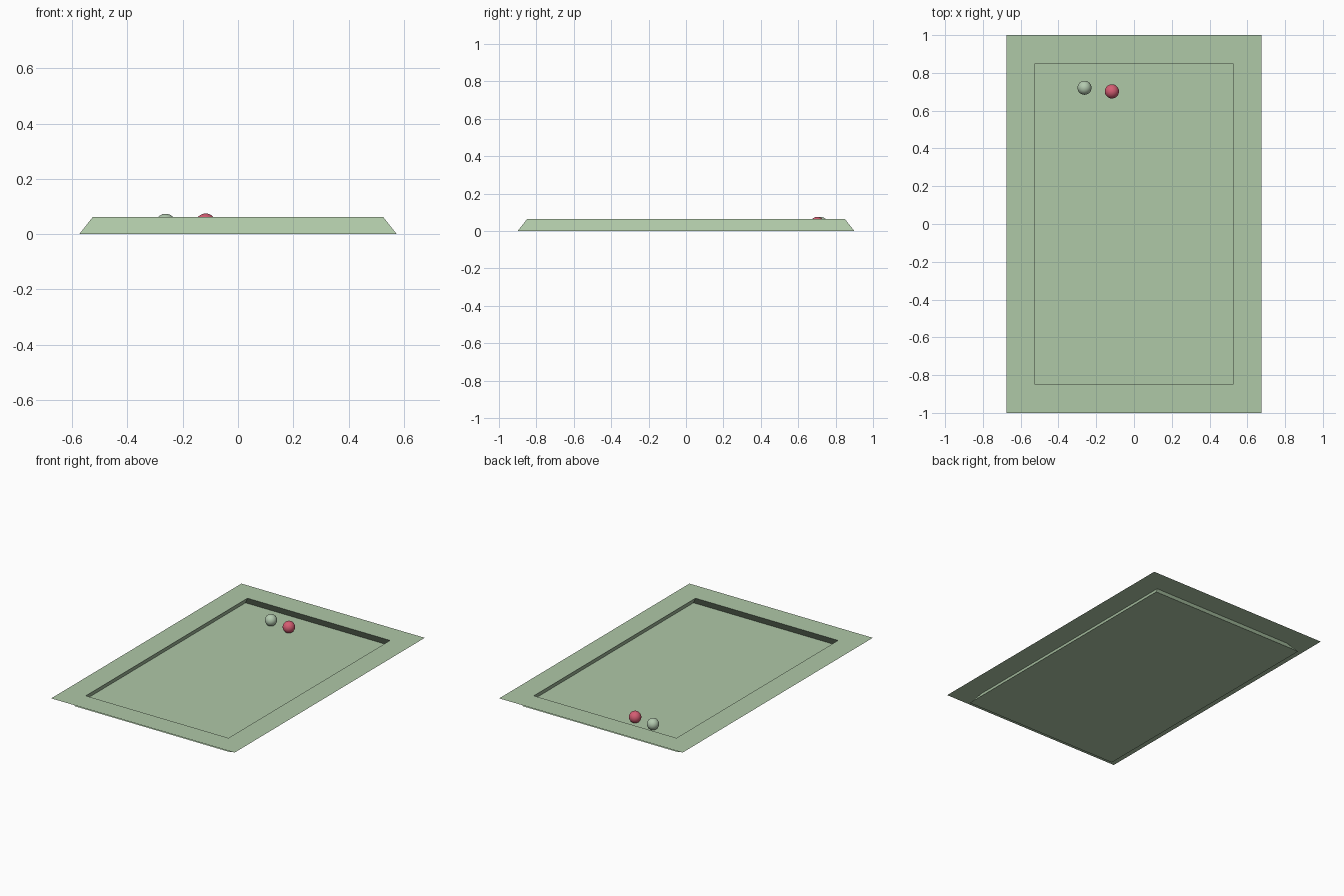
import bpy, bmesh

if "Cube" in bpy.data.objects:
    bpy.data.objects.remove(bpy.data.objects["Cube"])


def material(name, rgb):
    m = bpy.data.materials.new(name)
    m.diffuse_color = (*rgb, 1.0)
    m.use_nodes = True
    m.node_tree.nodes["Principled BSDF"].inputs["Base Color"].default_value = m.diffuse_color
    return m


sage = material("sage green", (0.43, 0.58, 0.39))
pale = material("pale green", (0.45, 0.59, 0.43))
rose = material("rose red", (0.66, 0.11, 0.17))

# Tray: one thin sheet of rectangular rings (half width, half length, height):
# wide floor, walls leaning inward, then a flat flange outward
rings = [(0.575, 0.90, 0.0), (0.525, 0.85, 0.063), (0.675, 1.0, 0.063)]
bm = bmesh.new()
loops = [[bm.verts.new((sx * w, sy * l, z))
          for sx, sy in ((-1, -1), (1, -1), (1, 1), (-1, 1))]
         for w, l, z in rings]
bm.faces.new(loops[0])
for lower, upper in zip(loops, loops[1:]):
    for i in range(4):
        j = (i + 1) % 4
        bm.faces.new((lower[j], lower[i], upper[i], upper[j]))
# Make the floor and flange face upward
bmesh.ops.recalc_face_normals(bm, faces=bm.faces[:])
bm.faces.ensure_lookup_table()
if bm.faces[0].normal.z < 0:
    bmesh.ops.reverse_faces(bm, faces=bm.faces[:])
mesh = bpy.data.meshes.new("tray")
bm.to_mesh(mesh)
bm.free()
mesh.materials.append(sage)
tray = bpy.data.objects.new("tray", mesh)
bpy.context.collection.objects.link(tray)


# Balls resting on the tray floor
def ball(name, x, y, r, mat):
    bpy.ops.mesh.primitive_uv_sphere_add(segments=32, ring_count=16, radius=r,
                                         location=(x, y, r))
    ob = bpy.context.object
    ob.name = name
    ob.data.materials.append(mat)
    bpy.ops.object.shade_smooth()


ball("green_ball", -0.262, 0.721, 0.037, pale)
ball("red_ball", -0.117, 0.702, 0.0375, rose)
